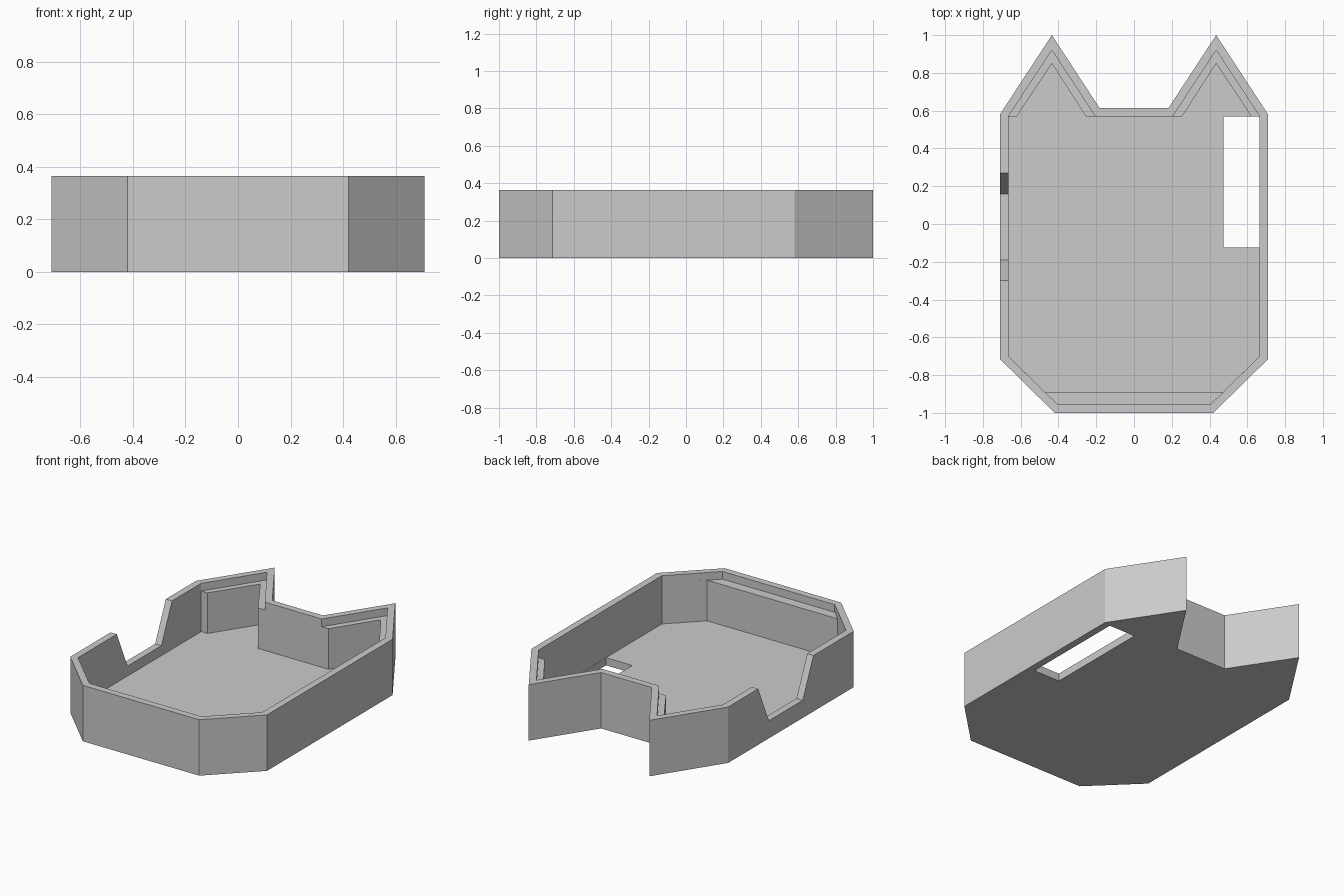
import bpy
import bmesh

# Remove the default object
if "Cube" in bpy.data.objects:
    bpy.data.objects.remove(bpy.data.objects["Cube"], do_unlink=True)

HEIGHT, FLOOR, LEDGE = 0.365, 0.05, 0.315
ABOVE = 0.5

grey = bpy.data.materials.new("light_grey")
grey.use_nodes = True
colour = (0.6, 0.6, 0.6, 1)
grey.diffuse_color = colour
grey.node_tree.nodes["Principled BSDF"].inputs["Base Color"].default_value = colour


def mirrored(half):
    """Close a right-half outline by mirroring it across x = 0."""
    return half + [(-x, y) for x, y in reversed(half)]


def prism(name, points, offset):
    """Solid from 3D points extruded along an offset vector."""
    bm = bmesh.new()
    face = bm.faces.new([bm.verts.new(p) for p in points])
    grown = bmesh.ops.extrude_face_region(bm, geom=[face])
    verts = [v for v in grown["geom"] if isinstance(v, bmesh.types.BMVert)]
    bmesh.ops.translate(bm, verts=verts, vec=offset)
    bmesh.ops.recalc_face_normals(bm, faces=bm.faces)
    mesh = bpy.data.meshes.new(name)
    bm.to_mesh(mesh)
    bm.free()
    mesh.materials.append(grey)
    obj = bpy.data.objects.new(name, mesh)
    bpy.context.collection.objects.link(obj)
    return obj


def plate(name, outline, low, high):
    return prism(name, [(x, y, low) for x, y in outline], (0, 0, high - low))


def cut(target, cutter):
    """Subtract the cutter, apply the result and discard the cutter."""
    cutter.hide_render = True
    mod = target.modifiers.new("cut", 'BOOLEAN')
    mod.operation = 'DIFFERENCE'
    mod.solver = 'EXACT'
    mod.object = cutter
    bpy.context.view_layer.objects.active = target
    bpy.ops.object.modifier_apply(modifier=mod.name)
    bpy.data.objects.remove(cutter, do_unlink=True)


# Right halves of the outlines, front to back
outer = mirrored([(0.42, -1), (0.71, -0.715), (0.71, 0.58),
                  (0.435, 1), (0.183, 0.615)])
rim = mirrored([(0.405, -0.955), (0.665, -0.70), (0.665, 0.57),
                (0.435, 0.92), (0.205, 0.57)])
well = mirrored([(0.471, -0.89), (0.665, -0.70), (0.665, 0.57), (0.62, 0.57),
                 (0.435, 0.85), (0.255, 0.57)])

# Tray with pointed ears
tray = plate("case_tray", outer, 0, HEIGHT)

# Cavity down to the ledges, then the well down to the floor
cut(tray, plate("rim_cutter", rim, LEDGE, ABOVE))
cut(tray, plate("well_cutter", well, FLOOR, ABOVE))

# Long slot through the floor
slot = [(0.475, -0.125), (0.664, -0.125), (0.664, 0.569), (0.475, 0.569)]
cut(tray, plate("slot_cutter", slot, -0.1, 0.2))

# Tapered notch in the right wall; the sides keep their slope above the rim
notch = [(-0.19, 0.115), (0.16, 0.115), (0.27, HEIGHT), (0.27, ABOVE),
         (-0.30, ABOVE), (-0.30, HEIGHT)]
cut(tray, prism("notch_cutter", [(-0.8, y, z) for y, z in notch], (0.2, 0, 0)))
